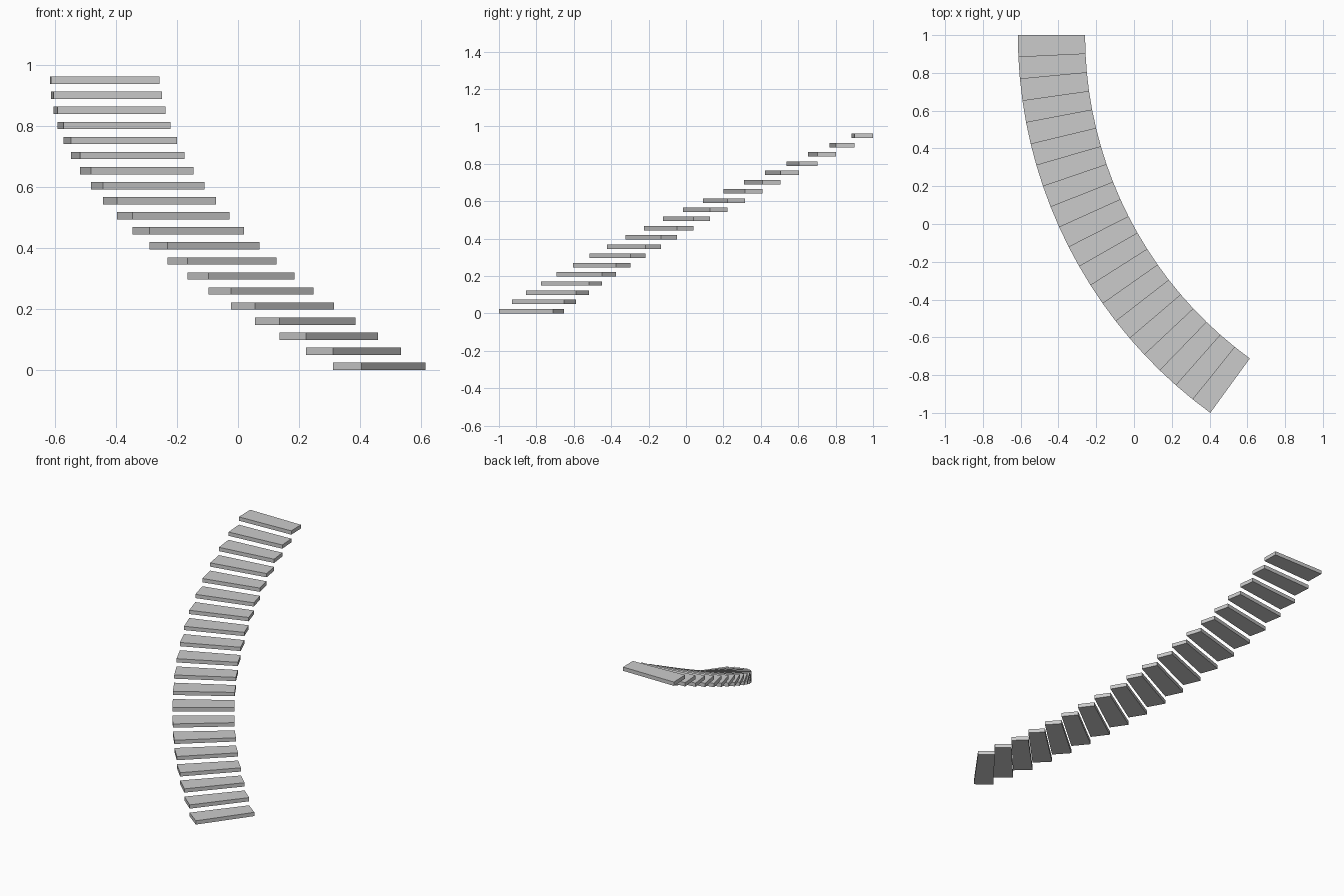
import bpy
from math import sin, cos, radians

if "Cube" in bpy.data.objects:
    bpy.data.objects.remove(bpy.data.objects["Cube"])

STEPS = 20
SWEEP = radians(54.0)
R_IN, R_OUT = 2.116, 2.472
CX, CY = 1.857, 1.0          # centre of the stair's curve
RISE, THICK = 0.0493, 0.024


def point(radius, angle, z):
    return (CX - radius * cos(angle), CY - radius * sin(angle), z)


def tread(index):
    # Wedge-shaped slab spanning one slice of the arc
    a0 = SWEEP * (1 - index / STEPS)
    a1 = SWEEP * (1 - (index + 1) / STEPS)
    z = index * RISE
    plan = [(R_OUT, a0), (R_IN, a0), (R_IN, a1), (R_OUT, a1)]
    verts = [point(r, a, h) for h in (z, z + THICK) for r, a in plan]
    faces = [(3, 2, 1, 0), (4, 5, 6, 7)]
    faces += [(i, (i + 1) % 4, (i + 1) % 4 + 4, i + 4) for i in range(4)]
    name = f"stair_tread_{index + 1:02d}"
    mesh = bpy.data.meshes.new(name)
    mesh.from_pydata(verts, [], faces)
    mesh.update()
    bpy.context.collection.objects.link(bpy.data.objects.new(name, mesh))


# Curved flight of floating treads, bottom to top
for i in range(STEPS):
    tread(i)
